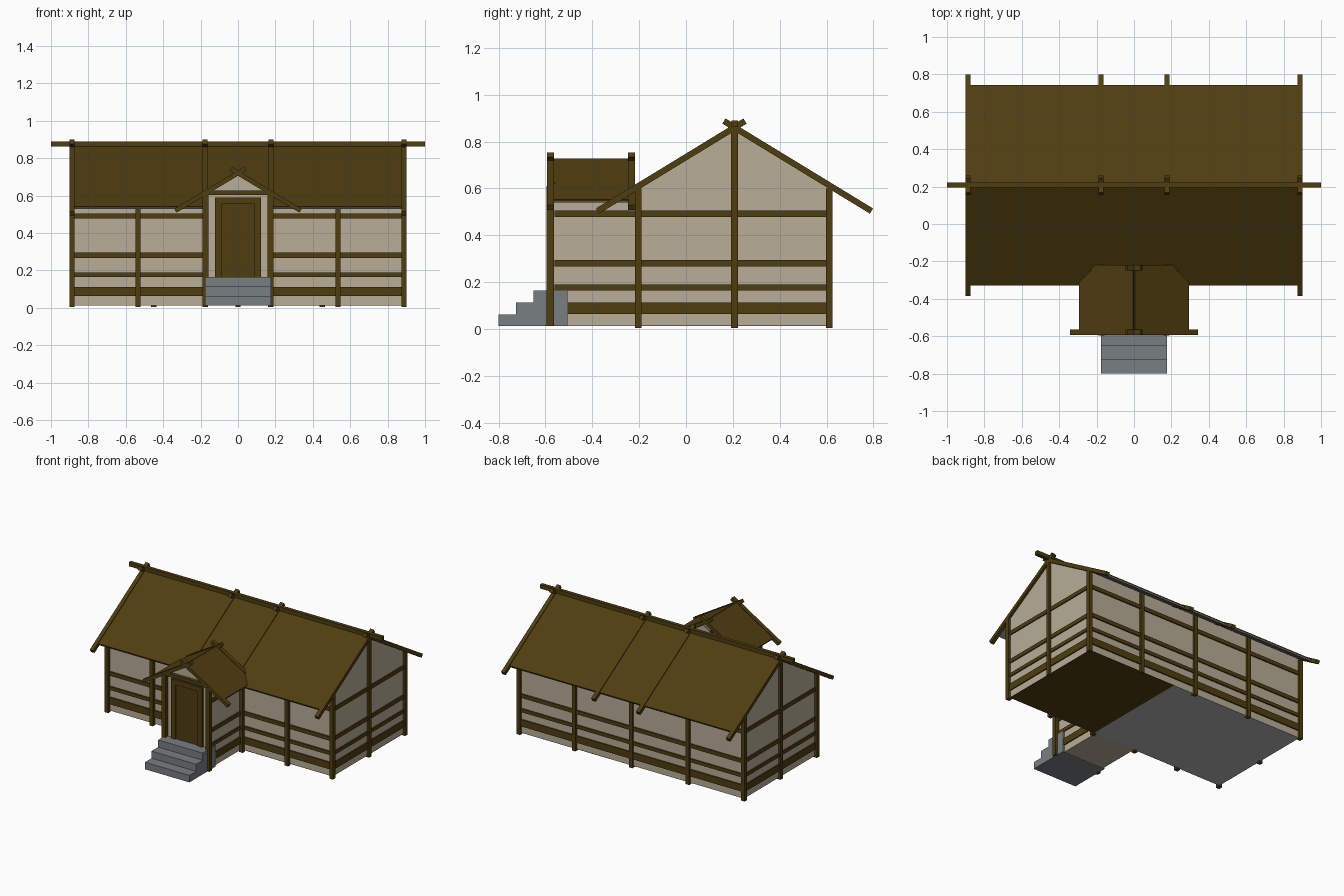
import bpy, bmesh
from mathutils import Vector

if "Cube" in bpy.data.objects:
    bpy.data.objects.remove(bpy.data.objects["Cube"])


def material(name, col):
    m = bpy.data.materials.new(name)
    m.diffuse_color = (*col, 1)
    m.use_nodes = True
    m.node_tree.nodes["Principled BSDF"].inputs["Base Color"].default_value = m.diffuse_color
    return m


WOOD = material("dark wood", (0.078, 0.047, 0.005))
PLASTER = material("plaster", (0.48, 0.42, 0.31))
STONE = material("stone grey", (0.19, 0.21, 0.225))
PALE = material("pale grey floor", (0.45, 0.45, 0.45))


def prism(name, pts, axis, a, b, mat, shell=False):
    """Extrude a 2D profile along x (pts = y,z) or y (pts = x,z)."""
    def place(p, t):
        return (t, p[0], p[1]) if axis == 'x' else (p[0], t, p[1])
    bm = bmesh.new()
    lo = [bm.verts.new(place(p, a)) for p in pts]
    hi = [bm.verts.new(place(p, b)) for p in pts]
    n = len(pts)
    bm.faces.new(lo)
    bm.faces.new(hi)
    for i in range(n):
        j = (i + 1) % n
        bm.faces.new((lo[i], lo[j], hi[j], hi[i]))
    bmesh.ops.recalc_face_normals(bm, faces=bm.faces)
    if shell:  # keep upright walls only
        bm.normal_update()
        drop = [f for f in bm.faces if abs(f.normal.z) > 0.1]
        bmesh.ops.delete(bm, geom=drop, context='FACES')
    me = bpy.data.meshes.new(name)
    bm.to_mesh(me)
    bm.free()
    me.materials.append(mat)
    ob = bpy.data.objects.new(name, me)
    bpy.context.collection.objects.link(ob)
    return ob


def box(name, x0, x1, y0, y1, z0, z1, mat):
    return prism(name, [(x0, z0), (x1, z0), (x1, z1), (x0, z1)], 'y', y0, y1, mat)


def post(name, x, y, z1, r=0.014, z0=0.003):
    box(name, x - r, x + r, y - r, y + r, z0, z1, WOOD)


def strip(p, q, lo, hi):
    """Slanted bar profile from p to q, offset lo..hi on its upper side."""
    p, q = Vector(p), Vector(q)
    d = (q - p).normalized()
    n = Vector((-d.y, d.x))
    if n.y < 0:
        n = -n
    return [tuple(v) for v in (p + n * lo, q + n * lo, q + n * hi, p + n * hi)]


YC, RZ, SL = 0.207, 0.86, 0.61      # main ridge position and slope
PZ, PS = 0.72, 0.6                  # porch ridge and slope
RAILS = [(0.063, 0.112), (0.165, 0.19), (0.267, 0.295), (0.477, 0.505)]


def main_pt(s, d):
    return (YC + s * d, RZ - SL * d)


def porch_pt(s, d):
    return (s * d, PZ - PS * d)


# main walls
prism("main_walls", [(-0.195, 0.015), (0.61, 0.015), (0.61, 0.603), (YC, 0.846),
                     (-0.195, 0.603)], 'x', -0.885, 0.885, PLASTER, True)
# floors
box("left_floor", -0.885, 0.175, -0.195, 0.61, 0.013, 0.017, PALE)
box("right_floor", 0.175, 0.885, -0.195, 0.61, 0.013, 0.017, WOOD)
box("porch_floor", -0.163, 0.163, -0.565, -0.195, 0.013, 0.017, PLASTER)

# posts around the house
for x in (-0.535, 0.535, -0.175, 0.175):
    post("front_post", x, -0.203, 0.6)
for x in (-0.45, 0, 0.45):
    post("back_post", x, 0.612, 0.6)
for s in (-1, 1):
    post("corner_post_front", s * 0.888, -0.203, 0.6)
    post("corner_post_back", s * 0.888, 0.612, 0.6)
    post("gable_post", s * 0.888, YC, 0.86)

# horizontal rails on every wall
for z0, z1 in RAILS:
    box("back_rail", -0.888, 0.888, 0.605, 0.619, z0, z1, WOOD)
    for s in (-1, 1):
        a, b = sorted((s * 0.165, s * 0.888))
        box("front_rail", a, b, -0.205, -0.19, z0, z1, WOOD)
        a, b = sorted((s * 0.88, s * 0.893))
        box("gable_rail", a, b, -0.203, 0.612, z0, z1, WOOD)
        a, b = sorted((s * 0.16, s * 0.171))
        box("porch_rail", a, b, -0.562, -0.2, z0, z1, WOOD)

# main roof: boards above, grey lining below, rafters crossing at the ridge
for s in (-1, 1):
    top, eave = main_pt(s, 0), main_pt(s, 0.532)
    prism("roof_boards", strip(top, eave, 0.0, 0.008), 'x', -0.89, 0.89, WOOD)
    prism("roof_lining", strip(top, eave, -0.008, 0.0), 'x', -0.888, 0.888, STONE)
    for x in (-0.888, -0.177, 0.177, 0.888):
        prism("rafter", strip(main_pt(s, -0.045), main_pt(s, 0.585), -0.013, 0.013),
              'x', x - 0.014, x + 0.014, WOOD)
box("ridge_pole", -1, 1, YC - 0.012, YC + 0.014, 0.862, 0.89, WOOD)

# porch walls and posts
prism("porch_walls", [(-0.163, 0.015), (0.163, 0.015), (0.163, 0.61), (0, 0.708),
                      (-0.163, 0.61)], 'y', -0.565, -0.195, PLASTER, True)
for s in (-1, 1):
    post("porch_post", s * 0.174, -0.579, 0.61, 0.016, 0.012)
    a, b = sorted((s * 0.088, s * 0.122))
    box("door_frame", a, b, -0.582, -0.56, 0.165, 0.59, WOOD)
box("porch_beam", -0.18, 0.18, -0.588, -0.56, 0.602, 0.626, WOOD)
box("door_lintel", -0.122, 0.122, -0.582, -0.56, 0.555, 0.59, WOOD)
box("door", -0.09, 0.09, -0.572, -0.56, 0.165, 0.556, WOOD)

# porch roof
for s in (-1, 1):
    top, eave = porch_pt(s, 0), porch_pt(s, 0.29)
    prism("porch_roof_boards", strip(top, eave, 0.0, 0.008), 'y', -0.58, -0.235, WOOD)
    prism("porch_roof_lining", strip(top, eave, -0.008, 0.0), 'y', -0.578, -0.237, STONE)
    for y in (-0.579, -0.233):
        prism("porch_rafter", strip(porch_pt(s, -0.04), porch_pt(s, 0.335), -0.012, 0.012),
              'y', y - 0.0145, y + 0.0145, WOOD)

# stone steps
prism("steps", [(-0.8, 0.012), (-0.505, 0.012), (-0.505, 0.164), (-0.65, 0.164),
                (-0.65, 0.113), (-0.725, 0.113), (-0.725, 0.062), (-0.8, 0.062)],
      'x', -0.176, 0.176, STONE)
